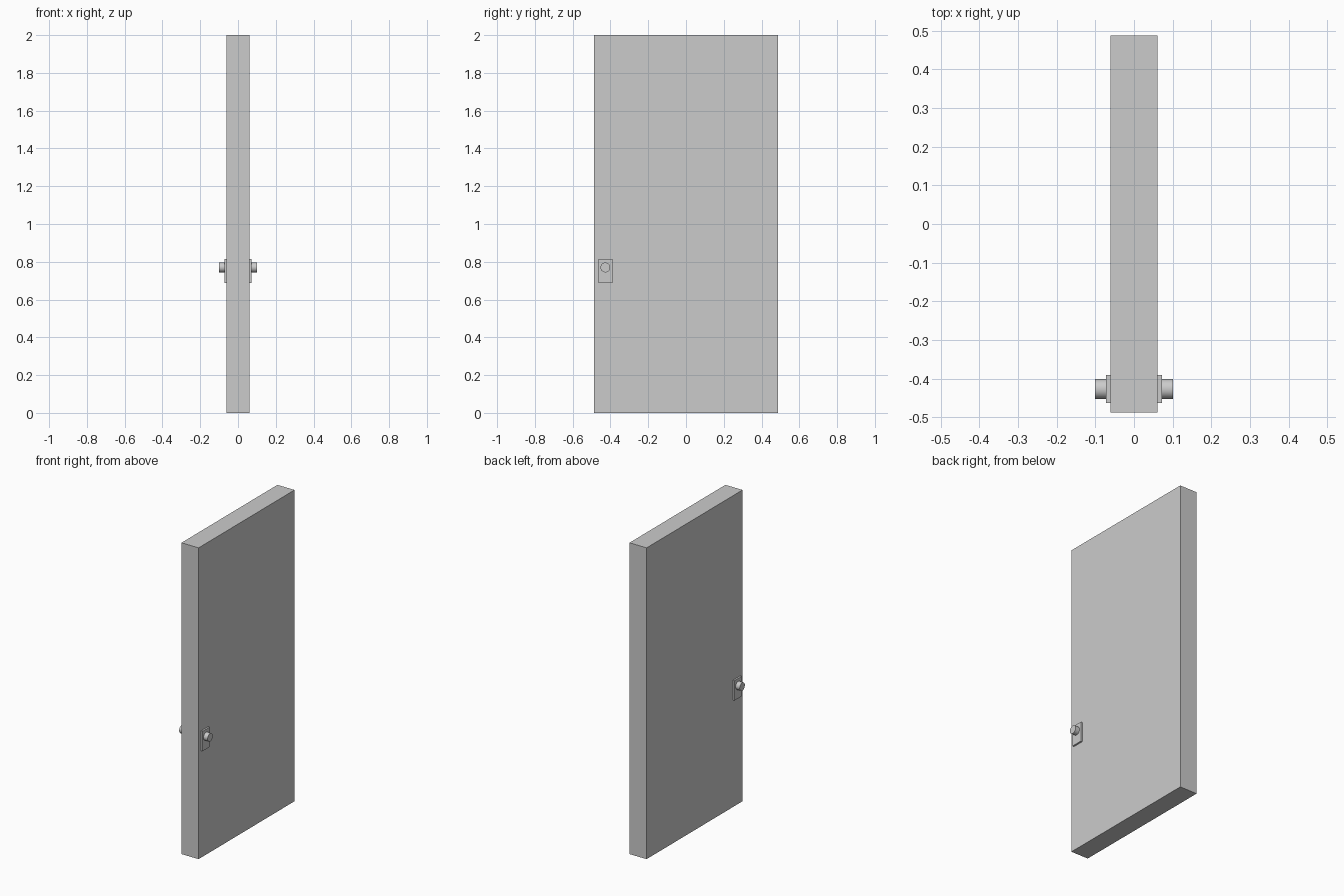
import bpy
import math

if "Cube" in bpy.data.objects:
    bpy.data.objects.remove(bpy.data.objects["Cube"])


def box(name, lo, hi):
    centre = [(a + b) / 2 for a, b in zip(lo, hi)]
    bpy.ops.mesh.primitive_cube_add(size=1, location=centre)
    ob = bpy.context.object
    ob.name = name
    ob.scale = [b - a for a, b in zip(lo, hi)]
    bpy.ops.object.transform_apply(location=False, rotation=False, scale=True)
    return ob


# Door slab
HALF = 0.061
box("door_panel", (-HALF, -0.487, 0), (HALF, 0.487, 2))

# Backplate and round knob on each face
for side, label in ((1, "right"), (-1, "left")):
    x0, x1 = sorted((side * (HALF - 0.005), side * 0.072))
    box(f"{label}_backplate", (x0, -0.463, 0.687), (x1, -0.39, 0.815))

    bpy.ops.mesh.primitive_cylinder_add(
        vertices=32, radius=0.026, depth=0.035,
        location=(side * 0.0835, -0.427, 0.77), rotation=(0, math.pi / 2, 0))
    bpy.context.object.name = f"{label}_knob"
    bpy.ops.object.shade_smooth_by_angle()
